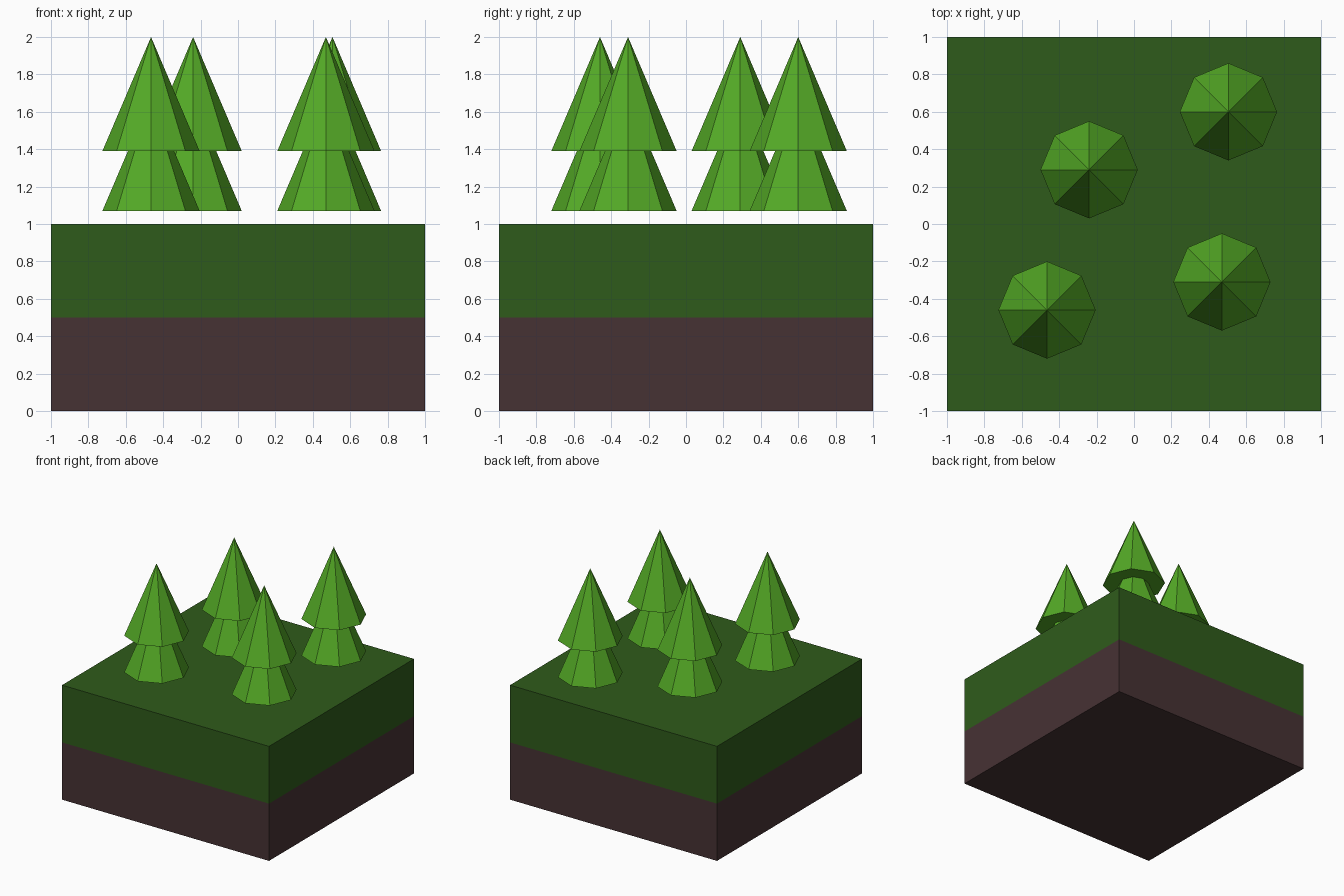
import bpy, bmesh
from mathutils import Matrix

if "Cube" in bpy.data.objects:
    bpy.data.objects.remove(bpy.data.objects["Cube"])


def material(name, color):
    m = bpy.data.materials.new(name)
    m.diffuse_color = (*color, 1)
    m.use_nodes = True
    m.node_tree.nodes["Principled BSDF"].inputs["Base Color"].default_value = m.diffuse_color
    return m


def add_object(name, bm, *mats):
    mesh = bpy.data.meshes.new(name)
    bm.to_mesh(mesh)
    bm.free()
    for m in mats:
        mesh.materials.append(m)
    obj = bpy.data.objects.new(name, mesh)
    bpy.context.collection.objects.link(obj)
    return obj


grass = material("grass", (0.028, 0.105, 0.011))
soil = material("soil", (0.062, 0.032, 0.034))
leaves = material("leaves", (0.088, 0.40, 0.019))

# Ground block: one box cut at mid height, soil below and grass above
bm = bmesh.new()
bmesh.ops.create_cube(bm, size=1, matrix=Matrix.Translation((0, 0, 0.5)) @ Matrix.Diagonal((2, 2, 1, 1)))
bmesh.ops.bisect_plane(bm, geom=bm.verts[:] + bm.edges[:] + bm.faces[:],
                       plane_co=(0, 0, 0.5), plane_no=(0, 0, 1))
for f in bm.faces:
    f.material_index = 0 if f.calc_center_median().z > 0.5 else 1
add_object("ground_block", bm, grass, soil)

# Trees: two stacked eight-sided cones, hovering just above the grass
RADIUS, HEIGHT = 0.26, 0.61
TIERS = (1.07, 1.39)
TREES = ((-0.465, -0.46), (-0.24, 0.29), (0.505, 0.60), (0.47, -0.31))
for i, (x, y) in enumerate(TREES, 1):
    bm = bmesh.new()
    for base in TIERS:
        bmesh.ops.create_cone(bm, cap_ends=True, segments=8, radius1=RADIUS, radius2=0, depth=HEIGHT,
                              matrix=Matrix.Translation((0, 0, base + HEIGHT / 2)))
    bmesh.ops.remove_doubles(bm, verts=bm.verts[:], dist=1e-4)
    tree = add_object(f"pine_tree_{i}", bm, leaves)
    tree.location = (x, y, 0)
